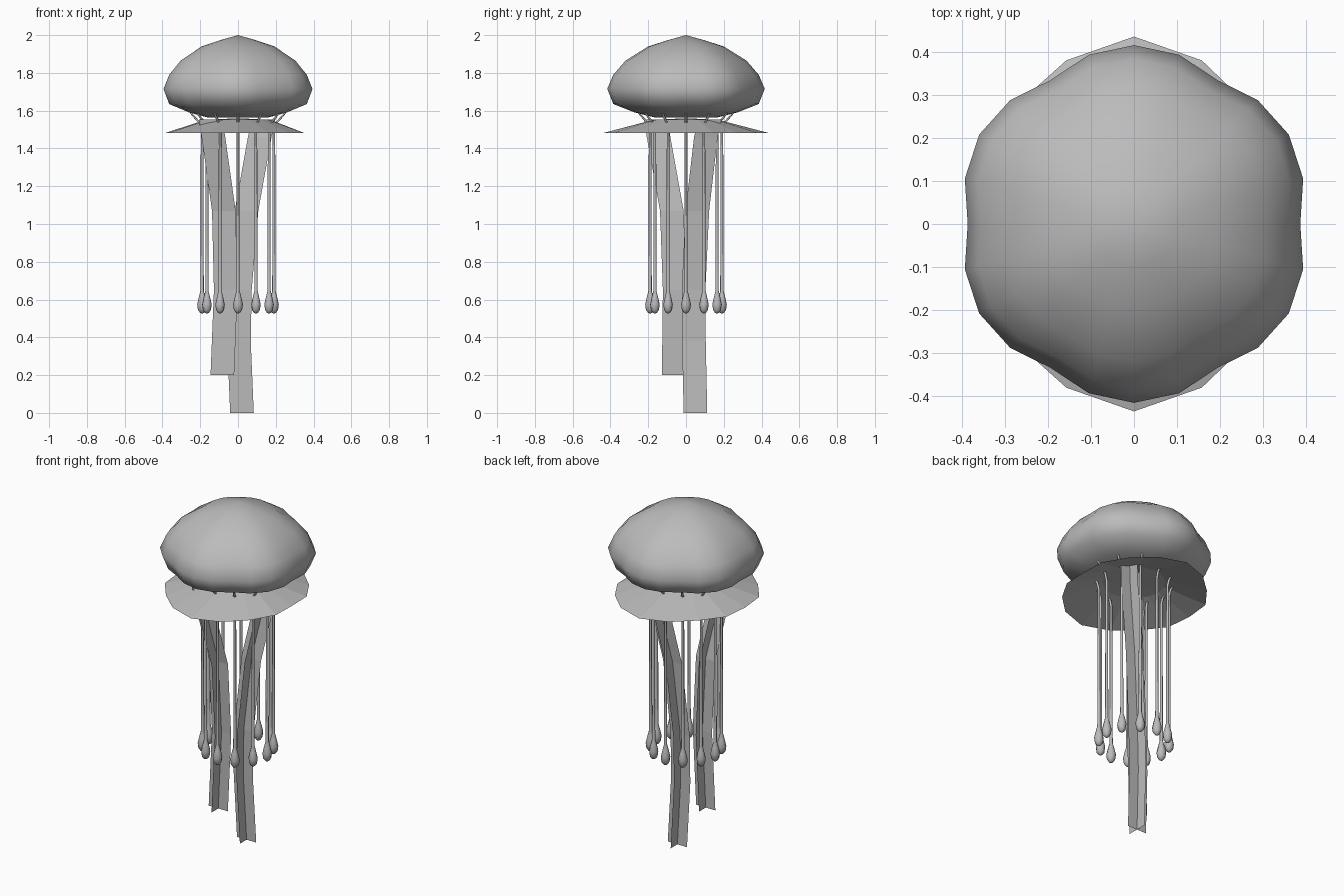
import bpy, bmesh
from math import sin, cos, pi, radians
from mathutils import Vector

cube = bpy.data.objects.get("Cube")
if cube:
    bpy.data.objects.remove(cube)

grey = bpy.data.materials.new("soft grey")
grey.use_nodes = True
grey.diffuse_color = (0.5, 0.5, 0.5, 1)
grey.node_tree.nodes["Principled BSDF"].inputs["Base Color"].default_value = (0.5, 0.5, 0.5, 1)


def finish(name, bm, smooth=False, fix_normals=True):
    if fix_normals:
        bmesh.ops.recalc_face_normals(bm, faces=bm.faces)
    mesh = bpy.data.meshes.new(name)
    bm.to_mesh(mesh)
    bm.free()
    mesh.materials.append(grey)
    for face in mesh.polygons:
        face.use_smooth = smooth
    obj = bpy.data.objects.new(name, mesh)
    bpy.context.collection.objects.link(obj)
    return obj


def bridge(bm, a, b):
    n = len(a)
    for i in range(n):
        bm.faces.new((a[i], a[(i + 1) % n], b[(i + 1) % n], b[i]))


def fan(bm, ring, point):
    tip = bm.verts.new(point)
    for i in range(len(ring)):
        bm.faces.new((ring[i], ring[(i + 1) % len(ring)], tip))


# Bell: six-lobed dome, lobes deepening away from the axis
bm = bmesh.new()
profile = [(0.10, 1.972), (0.20, 1.94), (0.32, 1.865), (0.385, 1.79), (0.417, 1.715),
           (0.385, 1.635), (0.27, 1.59), (0.17, 1.565)]
SIDES = 24
rings = []
for r, z in profile:
    ring = []
    for i in range(SIDES):
        t = 2 * pi * i / SIDES
        lobe = r * (1 - 0.07 * min(1, r / 0.38) * (1 - abs(sin(3 * t))))
        ring.append(bm.verts.new((lobe * cos(t), lobe * sin(t), z)))
    rings.append(ring)
for a, b in zip(rings, rings[1:]):
    bridge(bm, a, b)
fan(bm, rings[0], (0, 0, 2))
fan(bm, rings[-1], (0, 0, 1.575))
finish("bell", bm, smooth=True)

# Skirt: thin flared frill with an uneven rim, mirrored front to back
bm = bmesh.new()
half = [0.35, 0.375, 0.385, 0.413, 0.437, 0.413, 0.39, 0.40, 0.385]
rim_radii = half + half[-2:0:-1]
inner, rim = [], []
for i, r in enumerate(rim_radii):
    t = 2 * pi * i / len(rim_radii)
    inner.append(bm.verts.new((0.17 * cos(t), 0.17 * sin(t), 1.552)))
    rim.append(bm.verts.new((r * cos(t), r * sin(t), 1.482)))
bridge(bm, rim, inner)
fan(bm, inner, (0, 0, 1.56))
finish("skirt", bm, fix_normals=False)


# Oral arms: two ribbons, each made of a pair of crossed strips
def ribbon(name, path, width):
    bm = bmesh.new()
    for side in (Vector((width / 2, 0, 0)), Vector((0, width / 2, 0))):
        rows = [(bm.verts.new(Vector(p) - side), bm.verts.new(Vector(p) + side)) for p in path]
        for a, b in zip(rows, rows[1:]):
            bm.faces.new((a[0], a[1], b[1], b[0]))
    finish(name, bm, fix_normals=False)


ribbon("long_oral_arm", [(0.135, 0.125, 1.552), (0.115, 0.105, 1.46), (0.045, 0.06, 1.07),
                         (0.01, 0.04, 0.65), (0.005, 0.042, 0.38), (0.021, 0.05, 0)], 0.125)
ribbon("short_oral_arm", [(-0.145, -0.16, 1.552), (-0.13, -0.145, 1.46), (-0.075, -0.075, 1.07),
                          (-0.065, -0.06, 0.65), (-0.083, -0.065, 0.2)], 0.125)

# Tentacles: hooked thread with a teardrop tip, as (distance from axis, height, thickness)
thread = [(0.25, 1.588, 0.006), (0.225, 1.56, 0.007), (0.20, 1.532, 0.007), (0.19, 1.49, 0.007),
          (0.19, 0.90, 0.008), (0.19, 0.645, 0.009), (0.19, 0.61, 0.018), (0.19, 0.575, 0.026),
          (0.19, 0.545, 0.022), (0.19, 0.53, 0.011)]
TUBE = 8
for k in range(12):
    t = radians(30 * k)
    out, across = Vector((cos(t), sin(t), 0)), Vector((-sin(t), cos(t), 0))
    bm = bmesh.new()
    rings = []
    for d, z, r in thread:
        centre = out * d + Vector((0, 0, z))
        rings.append([bm.verts.new(centre + r * (out * cos(2 * pi * i / TUBE) + across * sin(2 * pi * i / TUBE)))
                      for i in range(TUBE)])
    for a, b in zip(rings, rings[1:]):
        bridge(bm, a, b)
    fan(bm, rings[-1], out * 0.19 + Vector((0, 0, 0.525)))
    finish(f"tentacle_{k + 1}", bm, smooth=True)
